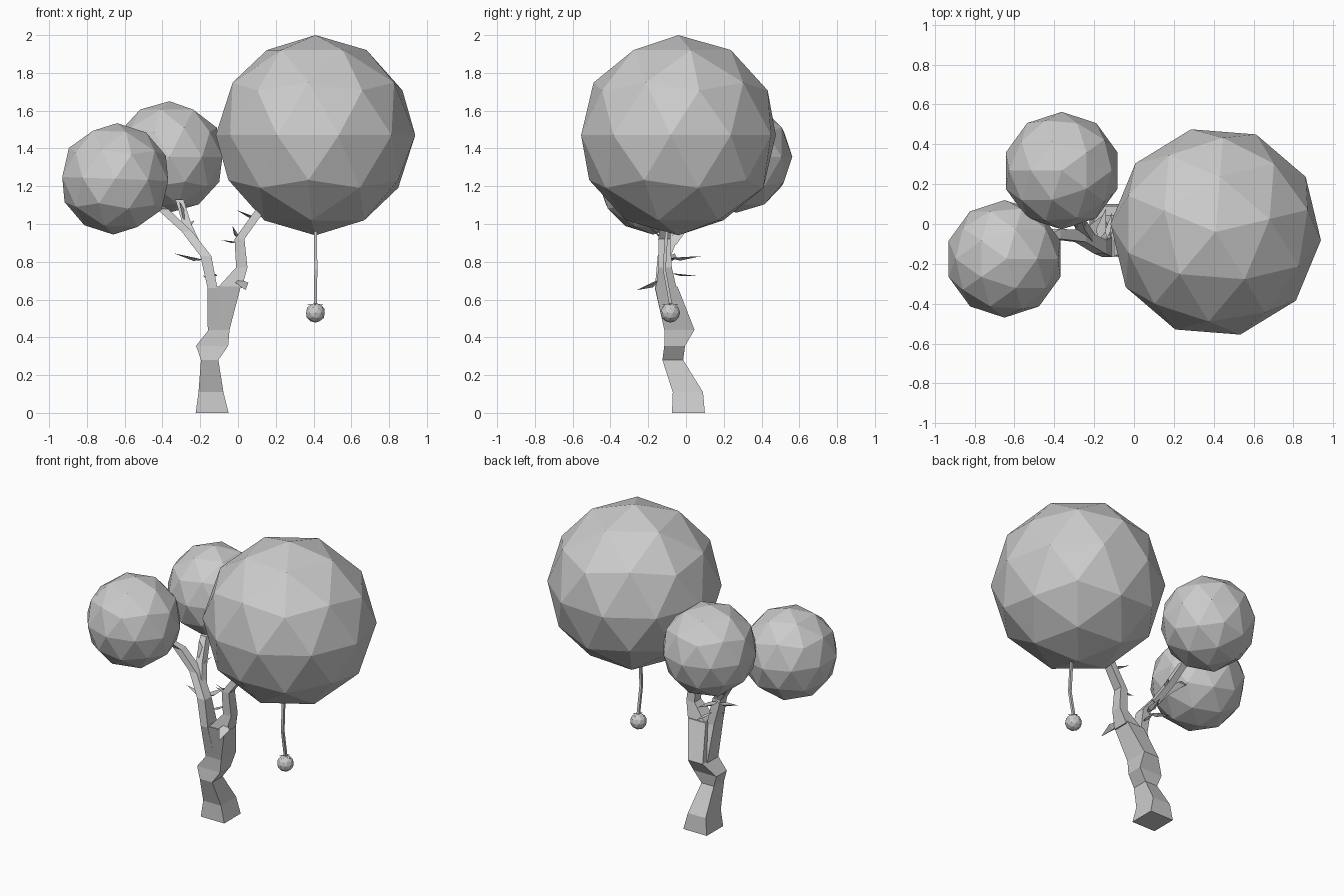
import bpy, bmesh
from math import radians
from mathutils import Vector


def finish(name, bm):
    bmesh.ops.recalc_face_normals(bm, faces=bm.faces)
    me = bpy.data.meshes.new(name)
    bm.to_mesh(me)
    bm.free()
    ob = bpy.data.objects.new(name, me)
    bpy.context.collection.objects.link(ob)
    return ob


def ball(name, loc, r, spin=0, tilt=0):
    bpy.ops.mesh.primitive_ico_sphere_add(
        subdivisions=2, radius=r, location=loc,
        rotation=(0, radians(tilt), radians(spin)))
    bpy.context.object.name = name


def limb(name, rings):
    """Four-sided loft; each ring is x, y, z, half width x, half width y."""
    bm = bmesh.new()
    loops = []
    for x, y, z, hx, hy in rings:
        loops.append([bm.verts.new((x + sx * hx, y + sy * hy, z))
                      for sx, sy in ((-1, -1), (1, -1), (1, 1), (-1, 1))])
    for a, b in zip(loops, loops[1:]):
        for i in range(4):
            j = (i + 1) % 4
            bm.faces.new((a[i], a[j], b[j], b[i]))
    bm.faces.new(loops[0][::-1])
    bm.faces.new(loops[-1])
    return finish(name, bm)


def spike(name, base, tip, w):
    """Thin pointed leaf, a kite folded along its middle."""
    base, tip = Vector(base), Vector(tip)
    d = tip - base
    side = d.cross(Vector((0, 0, 1))).normalized() * w
    mid = base + d * 0.35
    drop = Vector((0, 0, w * 0.7))
    bm = bmesh.new()
    b, l, r, t, k = [bm.verts.new(p) for p in
                     (base, mid + side, mid - side, tip, mid - drop)]
    for f in ((b, l, r), (l, t, r), (b, k, l), (l, k, t), (b, r, k), (r, t, k)):
        bm.faces.new(f)
    finish(name, bm)


# Foliage balls
ball("foliage_large", (0.41, -0.04, 1.47), 0.53, 13.5)
ball("foliage_left", (-0.65, -0.175, 1.239), 0.295, 0, 2)
ball("foliage_back", (-0.363, 0.268, 1.355), 0.295, 36)

# Crooked trunk
limb("trunk", [
    (-0.137, 0.013, 0.0, 0.087, 0.087),
    (-0.143, 0.01, 0.11, 0.066, 0.08),
    (-0.15, -0.07, 0.28, 0.046, 0.055),
    (-0.137, -0.06, 0.355, 0.085, 0.055),
    (-0.1, -0.035, 0.44, 0.055, 0.08),
    (-0.05, -0.105, 0.67, 0.065, 0.06)])

# Right branch into the large ball
limb("right_branch", [
    (-0.045, -0.105, 0.66, 0.065, 0.055),
    (0.02, -0.11, 0.77, 0.03, 0.035),
    (0.008, -0.115, 0.92, 0.026, 0.032),
    (0.115, -0.1, 1.07, 0.026, 0.028),
    (0.18, -0.08, 1.15, 0.02, 0.02)])

# Left branch and its fork to the back ball
limb("left_branch", [
    (-0.125, -0.05, 0.42, 0.035, 0.06),
    (-0.135, -0.115, 0.66, 0.026, 0.05),
    (-0.17, -0.115, 0.83, 0.029, 0.035),
    (-0.27, -0.06, 0.96, 0.028, 0.03),
    (-0.4, -0.05, 1.08, 0.03, 0.025),
    (-0.5, -0.1, 1.15, 0.02, 0.02)])
limb("back_branch", [
    (-0.22, -0.08, 0.89, 0.025, 0.028),
    (-0.27, 0.0, 1.0, 0.023, 0.028),
    (-0.31, 0.1, 1.13, 0.022, 0.025)])

# Pointed leaves on the branches
for i, (b, t, w) in enumerate([
        ((-0.18, -0.08, 0.81), (-0.34, -0.06, 0.845), 0.025),
        ((-0.18, -0.09, 0.82), (-0.14, 0.08, 0.83), 0.025),
        ((-0.14, -0.08, 0.74), (-0.11, 0.06, 0.725), 0.014),
        ((0.01, -0.13, 0.71), (0.04, -0.26, 0.65), 0.035),
        ((0.0, -0.11, 0.905), (-0.09, -0.11, 0.915), 0.014),
        ((0.1, -0.1, 1.03), (-0.01, -0.06, 1.075), 0.02),
        ((0.0, -0.12, 0.92), (-0.03, -0.2, 0.99), 0.012),
        ((-0.14, -0.12, 0.7), (-0.19, -0.14, 0.73), 0.012),
        ((-0.28, -0.03, 0.98), (-0.23, 0.05, 1.02), 0.02),
        ((-0.26, 0.0, 0.99), (-0.31, 0.03, 1.12), 0.03)]):
    spike(f"leaf_{i + 1}", b, t, w)

# Hanging fruit on a stalk with small sepals
limb("fruit_stalk", [
    (0.41, -0.1, 1.0, 0.008, 0.008),
    (0.412, -0.115, 0.76, 0.008, 0.008),
    (0.41, -0.08, 0.57, 0.008, 0.008)])
ball("fruit", (0.41, -0.083, 0.53), 0.052)
for i, (dx, dy) in enumerate(((1, 0), (-1, 0), (0, 1), (0, -1))):
    spike(f"sepal_{i + 1}", (0.41, -0.083, 0.578),
          (0.41 + dx * 0.045, -0.083 + dy * 0.045, 0.572), 0.01)
